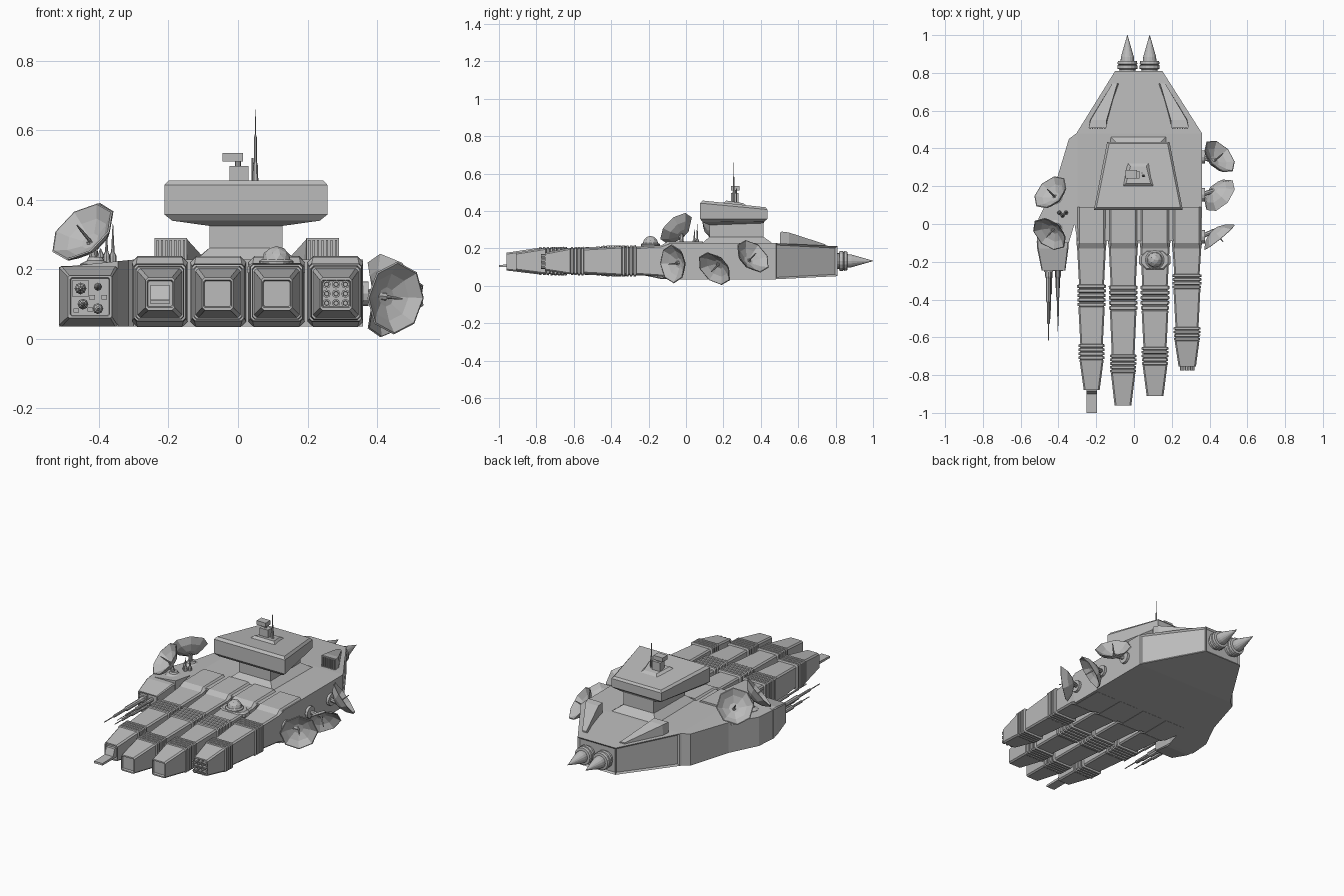
import bpy, bmesh, math
from mathutils import Vector

if "Cube" in bpy.data.objects:
    bpy.data.objects.remove(bpy.data.objects["Cube"])

grey = bpy.data.materials.new("hull grey")
grey.diffuse_color = (0.5, 0.5, 0.5, 1)
grey.use_nodes = True
grey.node_tree.nodes["Principled BSDF"].inputs["Base Color"].default_value = grey.diffuse_color


def finish(name, bm):
    bmesh.ops.recalc_face_normals(bm, faces=bm.faces)
    me = bpy.data.meshes.new(name)
    bm.to_mesh(me)
    bm.free()
    me.materials.append(grey)
    ob = bpy.data.objects.new(name, me)
    bpy.context.collection.objects.link(ob)
    return ob


def loft(name, rings):
    """Skin a row of equal-sized point rings and cap both ends."""
    bm = bmesh.new()
    vs = [[bm.verts.new(p) for p in r] for r in rings]
    n = len(rings[0])
    for a, b in zip(vs, vs[1:]):
        for i in range(n):
            bm.faces.new((a[i], a[(i + 1) % n], b[(i + 1) % n], b[i]))
    bm.faces.new(vs[0])
    bm.faces.new(vs[-1])
    return finish(name, bm)


def lathe(name, profile, sides, loc, axis):
    """Turn (radius, height) points around an axis."""
    rings = [[(max(r, 0.0005) * math.cos(2 * math.pi * i / sides),
               max(r, 0.0005) * math.sin(2 * math.pi * i / sides), z)
              for i in range(sides)] for r, z in profile]
    ob = loft(name, rings)
    ob.rotation_euler = Vector(axis).to_track_quat('Z', 'Y').to_euler()
    ob.location = loc
    return ob


def rod(name, a, b, r, sides=8, r2=None):
    a, b = Vector(a), Vector(b)
    return lathe(name, [(r, 0), (r if r2 is None else r2, (b - a).length)], sides, a, b - a)


def box(name, x0, x1, y0, y1, z0, z1):
    return loft(name, [[(x0, y0, z), (x1, y0, z), (x1, y1, z), (x0, y1, z)] for z in (z0, z1)])


def section(cx, y, w, z0, z1, c=0.012):
    """Chamfered rectangle facing along y."""
    h = w / 2
    pts = [(-h, z0 + c), (-h + c, z0), (h - c, z0), (h, z0 + c),
           (h, z1 - c), (h - c, z1), (-h + c, z1), (-h, z1 - c)]
    return [(cx + x, y, z) for x, z in pts]


# palm-shaped hull: flat prism, creased, tapered, with sunken rear panels
outline = [(.15, .81), (-.10, .81), (-.305, .48), (-.345, .45), (-.42, .2), (-.505, .03),
           (-.515, -.1), (-.345, -.1), (-.315, 0), (-.3, -.09), (.36, -.09), (.36, .48)]
bm = bmesh.new()
lo = [bm.verts.new((x, y, 0)) for x, y in outline]
hi = [bm.verts.new((x, y, 1)) for x, y in outline]
bm.faces.new(lo)
bm.faces.new(hi)
for i in range(len(lo)):
    j = (i + 1) % len(lo)
    bm.faces.new((lo[i], lo[j], hi[j], hi[i]))
for co, no in (((0, .479, 0), (0, 1, 0)), ((-.3, 0, 0), (1, 0, 0))):
    bmesh.ops.bisect_plane(bm, geom=bm.verts[:] + bm.edges[:] + bm.faces[:],
                           plane_co=co, plane_no=no, dist=1e-5)
for v in bm.verts:
    x, y, z = v.co
    aft = max(0, y - .48) * .05
    v.co.z = .228 - aft - max(0, -.3 - x) * .1 if z > .5 else .035 + aft
bmesh.ops.recalc_face_normals(bm, faces=bm.faces)
rear = [f for f in bm.faces if abs(f.normal.z) < .3 and f.calc_center_median().y > .6]
bmesh.ops.inset_individual(bm, faces=rear, thickness=.014, depth=-.008)
finish("hull", bm)


# four finger pods: knuckle, ribbed bands, tapered tip with recessed end
def finger(name, x0, x1, xt0, xt1, bands, tip):
    start = -.13

    def at(y, grow=0.0):
        t = max(0, (start - y) / (start - tip))
        tt = t * .45 if y > bands[1][1] else None
        if tt is None:  # last segment tapers faster
            tb = .45 * (start - bands[1][1]) / (start - tip)
            tt = tb + (1 - tb) * (bands[1][1] - y) / (bands[1][1] - tip)
        l, r = x0 + .004 + (xt0 - x0) * tt, x1 - .004 + (xt1 - x1) * tt
        return section((l + r) / 2, y, r - l + 2 * grow, .05 + .032 * tt - grow, .217 - .04 * tt + grow, .008)

    cx, w = (x0 + x1) / 2, x1 - x0
    rings = [section(cx, .09, w, .034, .238, .016), section(cx, -.1, w, .034, .236, .016), at(start)]
    for a, b, n in bands:
        p = (a - b) / n
        for k in range(n):
            y = a - k * p
            rings += [at(y, -.006), at(y - .15 * p, .004), at(y - .7 * p, .004), at(y - .85 * p, -.006)]
        rings.append(at(b))
    rings.append(at(tip))
    tc, tw = (xt0 + xt1) / 2, xt1 - xt0
    rings += [section(tc, tip, tw - .016, .09, .169, .004), section(tc, tip + .012, tw - .022, .093, .166, .004)]
    loft(name, rings)


finger("finger_1", -.305, -.145, -.27, -.178, [(-.32, -.44, 5), (-.635, -.72, 4)], -.88)
finger("finger_2", -.137, .023, -.107, -.01, [(-.325, -.46, 5), (-.69, -.79, 5)], -.96)
finger("finger_3", .03, .192, .063, .16, [(-.325, -.46, 5), (-.65, -.75, 5)], -.91)
finger("finger_4", .2, .36, .232, .332, [(-.265, -.345, 4), (-.545, -.62, 4)], -.755)

# landing tongue on finger 1, nozzle grid on finger 4
loft("tongue", [[(-.252 + d, y, z) for d, z in ((0, .1), (.055, .1), (.055, z1), (0, z1))]
                for y, z1 in ((-.86, .155), (-.885, .155), (-.9, .115), (-1, .112))])
for i in range(3):
    for j in range(3):
        lathe("nozzle", [(.008, 0), (.012, .01), (.012, .034), (.007, .034), (.006, .02)], 8,
              (.255 + i * .027, -.742, .103 + j * .027), (0, -1, 0))

# thumb with recessed end panel and gun cluster
loft("thumb", [section(-.43, -.09, .17, .035, .209, .006), section(-.43, -.13, .165, .036, .208, .006),
               section(-.426, -.245, .126, .06, .182, .004), section(-.426, -.245, .114, .066, .176, .004),
               section(-.426, -.238, .11, .068, .174, .004)])
for x, z, end, r in ((-.453, .145, -.62, .013), (-.403, .15, -.57, .009),
                     (-.446, .1, -.53, .012), (-.403, .087, -.46, .012)):
    L = -.24 - end
    lathe("gun", [(r * 1.3, 0), (r * 1.3, .04), (r, .05), (r, L * .45), (r * .6, L * .47),
                  (r * .6, L * .75), (r * .25, L * .77), (r * .2, L)], 8, (x, -.238, z), (0, -1, 0))
box("gun_socket", -.477, -.429, -.255, -.235, .122, .168)
for x, z in ((-.42, .12), (-.385, .12), (-.465, .082), (-.425, .085)):
    box("thumb_detail", x - .008, x + .008, -.25, -.235, z - .006, z + .006)

# bridge tower: skirt, neck and overhanging deck, sloping down aft
def trap(hf, hr, y0, y1, zf, zr):
    return [(.023 - hf, y0, zf), (.023 + hf, y0, zf), (.023 + hr, y1, zr), (.023 - hr, y1, zr)]


loft("tower", [trap(.145, .15, .085, .465, .225, .225), trap(.105, .1, .125, .415, .262, .262),
               trap(.105, .1, .125, .415, .325, .335), trap(.212, .15, .09, .42, .34, .345),
               trap(.235, .165, .075, .435, .358, .358), trap(.235, .165, .075, .435, .442, .408),
               trap(.222, .155, .088, .425, .456, .42)])
loft("tower_plinth", [trap(.09, .06, .19, .33, .435, .425), trap(.065, .042, .215, .305, .456, .442)])
box("sensor_base", -.025, .03, .24, .28, .44, .497)
rod("sensor_post", (0, .26, .49), (0, .26, .515), .008)
box("sensor_head", -.045, .015, .24, .285, .51, .535)
lathe("mast", [(.009, 0), (.007, .06), (.004, .07), (.004, .14), (.0012, .15), (.001, .22)], 6,
      (.05, .255, .44), (0, 0, 1))
rod("short_mast", (.042, .27, .44), (.042, .27, .52), .003, 6)

# wedge vents either side of the stern deck
for s in (-1, 1):
    def px(d):
        return .025 + s * d
    loft("stern_vent", [
        [(px(.265), .51, .215), (px(.172), .51, .215), (px(.172), .51, .29), (px(.265), .51, .29)],
        [(px(.258), .55, .215), (px(.165), .55, .215), (px(.17), .55, .285), (px(.255), .55, .285)],
        [(px(.14), .745, .2), (px(.09), .745, .2), (px(.113), .745, .222), (px(.14), .745, .222)]])
    for k in range(7):
        c = px(.18 + k * .0128)
        box("vent_slat", c - .003, c + .003, .502, .512, .225, .285)

# stern engines
for x in (-.035, .083):
    lathe("engine", [(.042, -.01), (.042, .008), (.053, .012), (.053, .03), (.047, .033),
                     (.053, .038), (.05, .052), (.036, .054), (.034, .075), (.001, .19)], 16,
          (x, .81, .133), (0, 1, 0))


# octagonal antenna dishes with feed horn and mounting arm
def dish(name, centre, axis, foot):
    n = Vector(axis).normalized()
    c = Vector(centre) - n * .04
    lathe(name, [(.012, -.008), (.03, -.005), (.072, .014), (.105, .045), (.1, .047),
                 (.068, .021), (.028, .003), (.005, .002), (.004, .05), (.002, .075)], 8, c, n)
    rod(name + "_arm", foot, c, .012)
    return c


for i, (c, a) in enumerate([((.45, .355, .155), (.62, .55, .56)),
                            ((.45, .155, .095), (.62, -.55, -.55)),
                            ((.45, -.067, .118), (.63, -.77, -.08))]):
    foot = (.355, c[1], .13)
    dish("side_dish_%d" % (i + 1), c, a, foot)
    rod("side_dish_base", foot, (.375, c[1], .13), .035, 12)
for i, (c, a) in enumerate([((-.44, .165, .305), (-.55, .55, .6)),
                            ((-.445, -.05, .305), (-.5, -.55, .6))]):
    foot = (-.41, c[1] + (-.02 if i == 0 else .03), .2)
    dish("top_dish_%d" % (i + 1), c, a, foot)
    lathe("top_dish_base", [(.045, 0), (.045, .015), (.025, .025), (.02, .035)], 12, foot, (0, 0, 1))

# whip antennas beside the top dishes
for x, y, h in ((-.36, .06, .12), (-.378, .045, .09), (-.395, .06, .05)):
    lathe("whip_antenna", [(.012, 0), (.01, .03), (.005, .04), (.001, h)], 8, (x, y, .21), (0, 0, 1))

# faceted sensor dome on finger 3
lathe("dome_base", [(.05, 0), (.05, .018), (.042, .024)], 16, (.11, -.19, .205), (0, 0, 1))
loft("dome_saddle", [[(.11 + sx * a, -.19 + sy * b, z) for sx, sy in
                      ((-1, -.4), (-.6, -1), (.6, -1), (1, -.4), (1, .4), (.6, 1), (-.6, 1), (-1, .4))]
                     for a, b, z in ((.083, .052, .19), (.083, .052, .208), (.07, .045, .218))])
bm = bmesh.new()
bmesh.ops.create_icosphere(bm, subdivisions=2, radius=.042)
finish("sensor_dome", bm).location = (.11, -.19, .225)
